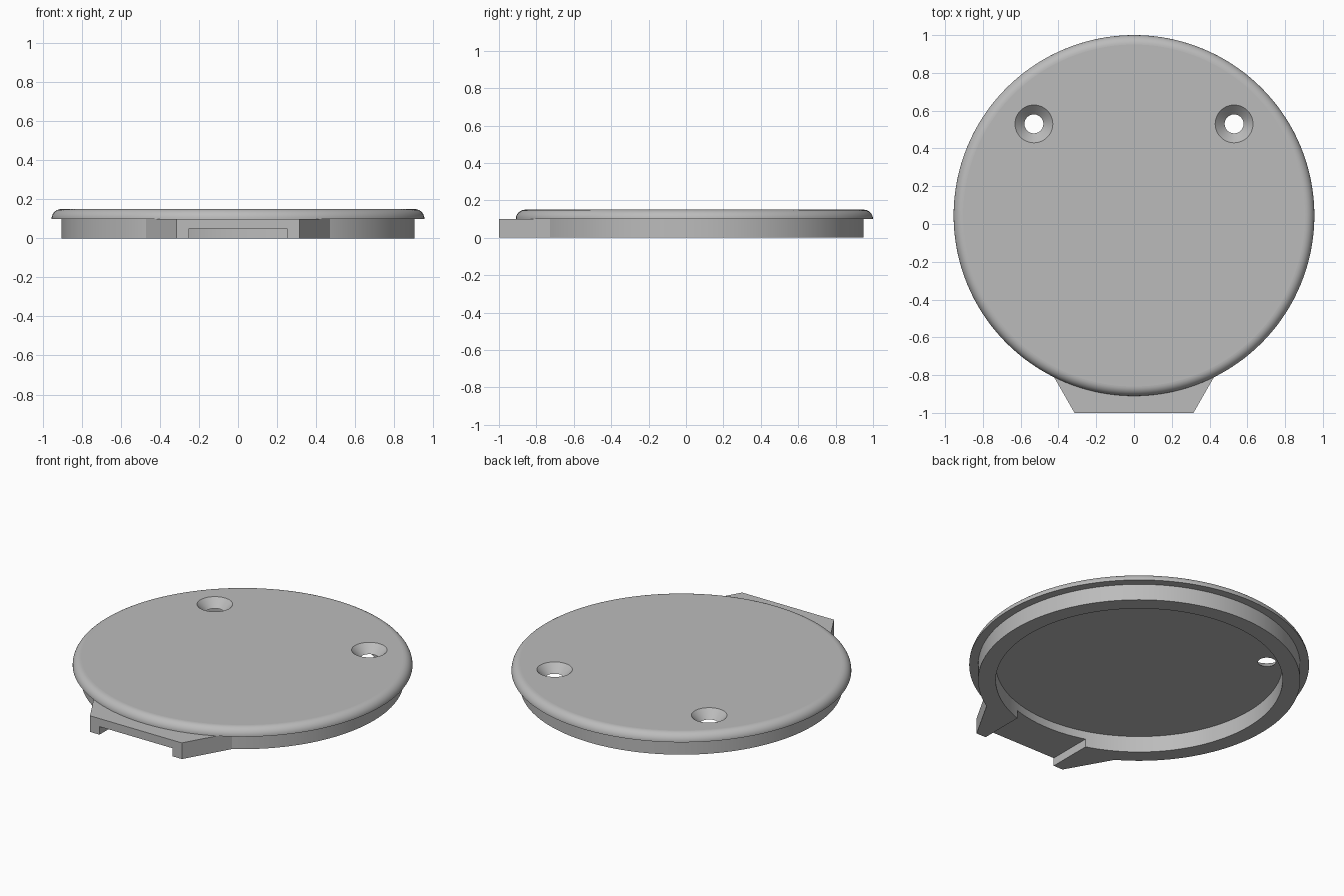
import bpy, bmesh, math

cube = bpy.data.objects.get("Cube")
if cube:
    bpy.data.objects.remove(cube, do_unlink=True)

CENTRE_Y = 0.045      # centre of the round lid
RING_R, CAVITY_R, LID_R = 0.905, 0.806, 0.955
LID_Z, TOP_Z = 0.10, 0.15
SEGMENTS = 144

grey = bpy.data.materials.new("plain grey")
grey.use_nodes = True
colour = (0.5, 0.5, 0.5, 1)
grey.diffuse_color = colour
grey.node_tree.nodes["Principled BSDF"].inputs["Base Color"].default_value = colour


def make_object(name, bm):
    bmesh.ops.recalc_face_normals(bm, faces=bm.faces)
    mesh = bpy.data.meshes.new(name)
    bm.to_mesh(mesh)
    bm.free()
    mesh.materials.append(grey)
    obj = bpy.data.objects.new(name, mesh)
    bpy.context.collection.objects.link(obj)
    return obj


def lathe(name, profile, centre):
    """Closed solid turned from (radius, z) points, capped at both ends."""
    bm = bmesh.new()
    rings = []
    for r, z in profile:
        ring = []
        for i in range(SEGMENTS):
            a = math.tau * i / SEGMENTS
            ring.append(bm.verts.new((centre[0] + r * math.cos(a),
                                      centre[1] + r * math.sin(a), z)))
        rings.append(ring)
    for low, high in zip(rings, rings[1:]):
        for i in range(SEGMENTS):
            j = (i + 1) % SEGMENTS
            bm.faces.new((low[i], low[j], high[j], high[i]))
    bm.faces.new(rings[0])
    bm.faces.new(rings[-1])
    return make_object(name, bm)


def prism(name, outline, z0, z1):
    bm = bmesh.new()
    base = bm.faces.new([bm.verts.new((x, y, z0)) for x, y in outline])
    result = bmesh.ops.extrude_face_region(bm, geom=[base], use_keep_orig=True)
    top = [g for g in result["geom"] if isinstance(g, bmesh.types.BMVert)]
    bmesh.ops.translate(bm, vec=(0, 0, z1 - z0), verts=top)
    return make_object(name, bm)


def cut(obj, cutter):
    mod = obj.modifiers.new("cut", 'BOOLEAN')
    mod.operation = 'DIFFERENCE'
    mod.solver = 'EXACT'
    mod.object = cutter
    bpy.ops.object.select_all(action='DESELECT')
    obj.select_set(True)
    bpy.context.view_layer.objects.active = obj
    bpy.ops.object.modifier_apply(modifier=mod.name)


# Round lid with its rounded rim and the hollow ring below
bevel = TOP_Z - LID_Z
profile = [(CAVITY_R, LID_Z), (CAVITY_R, 0), (RING_R, 0), (RING_R, LID_Z)]
for i in range(11):
    a = math.pi / 2 * i / 10
    profile.append((LID_R - bevel + bevel * math.cos(a), LID_Z + bevel * math.sin(a)))
lid = lathe("round_lid", profile, (0, CENTRE_Y))

# Tapered front tab, its back edge curved to sit inside the ring wall
outline = [(-0.315, -1), (0.315, -1)]
spread = math.asin(0.47 / RING_R)
for i in range(17):
    a = spread * (1 - i / 8)
    r = RING_R if i in (0, 16) else RING_R - 0.01
    outline.append((r * math.sin(a), CENTRE_Y - r * math.cos(a)))
tab = prism("front_tab", outline, 0, LID_Z)

# Slot below the tab, running through the ring into the hollow
slot = prism("slot_cutter", [(-0.25, -1.1), (0.25, -1.1), (0.25, -0.6), (-0.25, -0.6)],
             -0.05, 0.05)
cutters = [slot]
cut(lid, slot)
cut(tab, slot)

# Countersunk screw holes
for side in (-1, 1):
    hole = lathe("screw_hole_cutter", [(0.04, 0.09), (0.11, 0.16)], (side * 0.53, 0.53))
    cut(lid, hole)
    cutters.append(hole)

for cutter in cutters:
    bpy.data.objects.remove(cutter, do_unlink=True)

# Smooth curved walls, flat level faces
for obj in (lid, tab):
    bpy.ops.object.select_all(action='DESELECT')
    obj.select_set(True)
    bpy.context.view_layer.objects.active = obj
    bpy.ops.object.shade_smooth_by_angle(angle=math.radians(25))
    for poly in obj.data.polygons:
        if abs(poly.normal.z) > 0.999:
            poly.use_smooth = False
